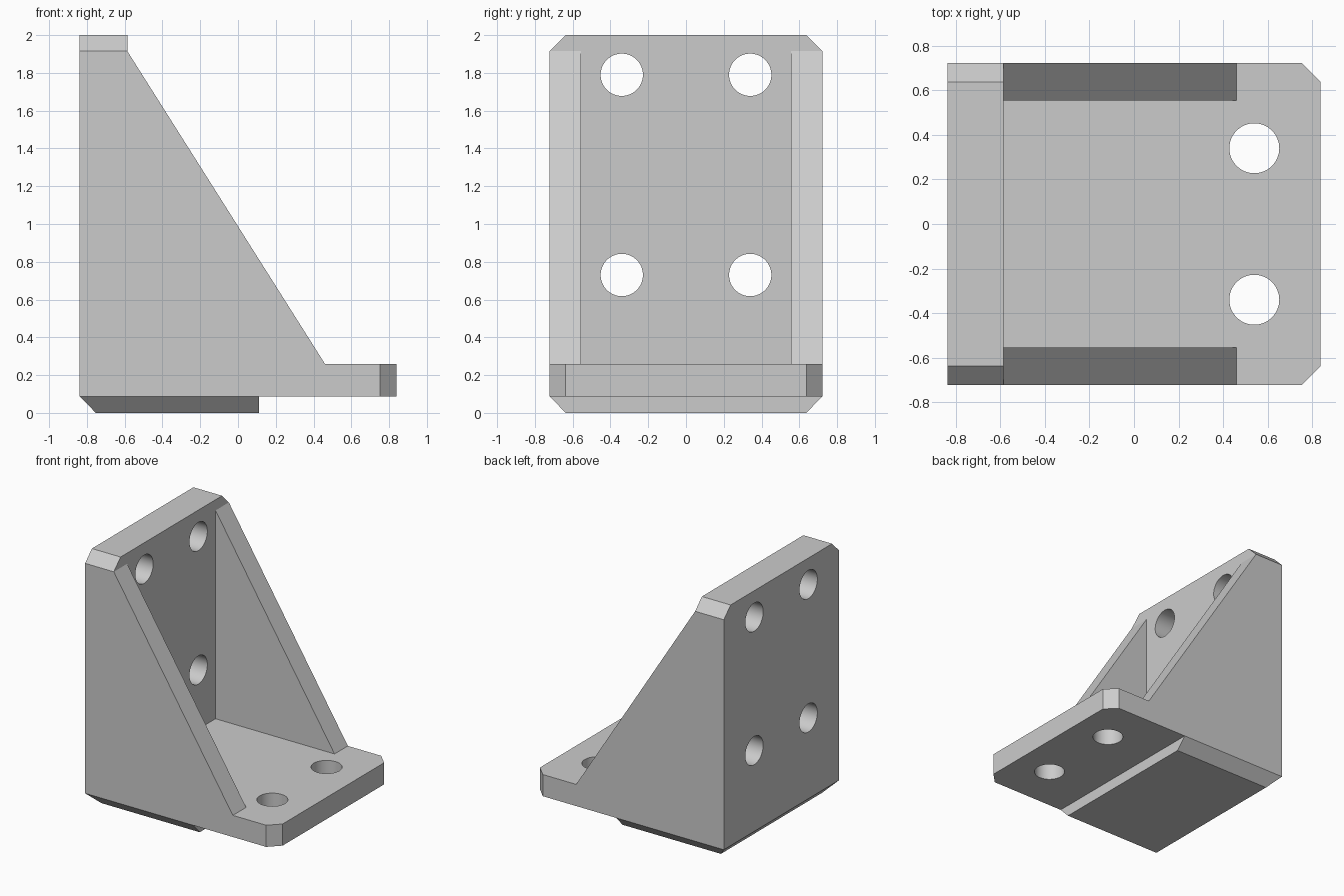
import bpy, bmesh
from math import pi
from mathutils import Matrix, Vector

cube = bpy.data.objects.get("Cube")
if cube:
    bpy.data.objects.remove(cube, do_unlink=True)

# Overall dimensions
X, Y, TOP = 0.838, 0.722, 2.0
CH = 0.085                  # corner chamfer
BASE_Z, FLOOR_Z = 0.088, 0.26
WALL_X = -0.586             # inner face of the upright plate
RIB_Y = 0.555               # inner face of the ribs
HOLE_R, HOLE_Y = 0.112, 0.34

metal = bpy.data.materials.new("plain grey")
metal.use_nodes = True
grey = (0.6, 0.6, 0.6, 1)
metal.diffuse_color = grey
metal.node_tree.nodes["Principled BSDF"].inputs["Base Color"].default_value = grey


def finish(name, bm):
    bmesh.ops.recalc_face_normals(bm, faces=bm.faces)
    mesh = bpy.data.meshes.new(name)
    bm.to_mesh(mesh)
    bm.free()
    mesh.materials.append(metal)
    obj = bpy.data.objects.new(name, mesh)
    bpy.context.collection.objects.link(obj)
    return obj


def prism(name, outline, direction):
    """Extrude a flat outline of 3D points along a direction."""
    bm = bmesh.new()
    face = bm.faces.new([bm.verts.new(p) for p in outline])
    new = bmesh.ops.extrude_face_region(bm, geom=[face])["geom"]
    moved = [v for v in new if isinstance(v, bmesh.types.BMVert)]
    bmesh.ops.translate(bm, verts=moved, vec=Vector(direction))
    return finish(name, bm)


def drill(obj, centres, axis):
    """Cut round holes through a part along the given axis."""
    turn = Vector((0, 0, 1)).rotation_difference(Vector(axis)).to_matrix().to_4x4()
    bm = bmesh.new()
    for c in centres:
        bmesh.ops.create_cone(bm, cap_ends=True, segments=64, radius1=HOLE_R,
                              radius2=HOLE_R, depth=0.6,
                              matrix=Matrix.Translation(c) @ turn)
    cutter = finish("hole_cutter", bm)
    cutter.hide_render = True
    mod = obj.modifiers.new("holes", 'BOOLEAN')
    mod.operation, mod.solver, mod.object = 'DIFFERENCE', 'EXACT', cutter
    bpy.context.view_layer.objects.active = obj
    obj.select_set(True)
    bpy.ops.object.modifier_apply(modifier=mod.name)
    bpy.data.objects.remove(cutter, do_unlink=True)
    bpy.ops.object.shade_smooth_by_angle(angle=pi / 6)
    obj.select_set(False)


bpy.ops.object.select_all(action='DESELECT')

# Upright plate with clipped top corners and four bolt holes
upright = prism("upright_plate",
                [(-X, y, z) for y, z in ((-Y, FLOOR_Z), (Y, FLOOR_Z), (Y, TOP - CH),
                                         (Y - CH, TOP), (CH - Y, TOP), (-Y, TOP - CH))],
                (WALL_X + X, 0, 0))
drill(upright, [Vector((-0.7, s * HOLE_Y, z)) for s in (-1, 1) for z in (0.73, 1.79)],
      (1, 0, 0))

# Base plate with clipped outer corners and two bolt holes
base = prism("base_plate",
             [(x, y, BASE_Z) for x, y in ((-X, -Y), (X - CH, -Y), (X, CH - Y),
                                          (X, Y - CH), (X - CH, Y), (-X, Y))],
             (0, 0, FLOOR_Z - BASE_Z))
drill(base, [Vector((0.54, s * HOLE_Y, 0.17)) for s in (-1, 1)], (0, 0, 1))

# Triangular side ribs
for name, side in (("right_rib", -1), ("left_rib", 1)):
    prism(name, [(x, side * RIB_Y, z) for x, z in
                 ((WALL_X, FLOOR_Z), (0.46, FLOOR_Z), (WALL_X, TOP - CH))],
          (0, side * (Y - RIB_Y), 0))

# Raised foot under the base, bevelled on three sides
bm = bmesh.new()
rings = [[bm.verts.new(p) for p in ((i - X, i - Y, z), (0.11, i - Y, z),
                                    (0.11, Y - i, z), (i - X, Y - i, z))]
         for i, z in ((0, BASE_Z), (CH, 0))]
for ring in rings:
    bm.faces.new(ring)
for k in range(4):
    n = (k + 1) % 4
    bm.faces.new((rings[0][k], rings[0][n], rings[1][n], rings[1][k]))
finish("bottom_foot", bm)
